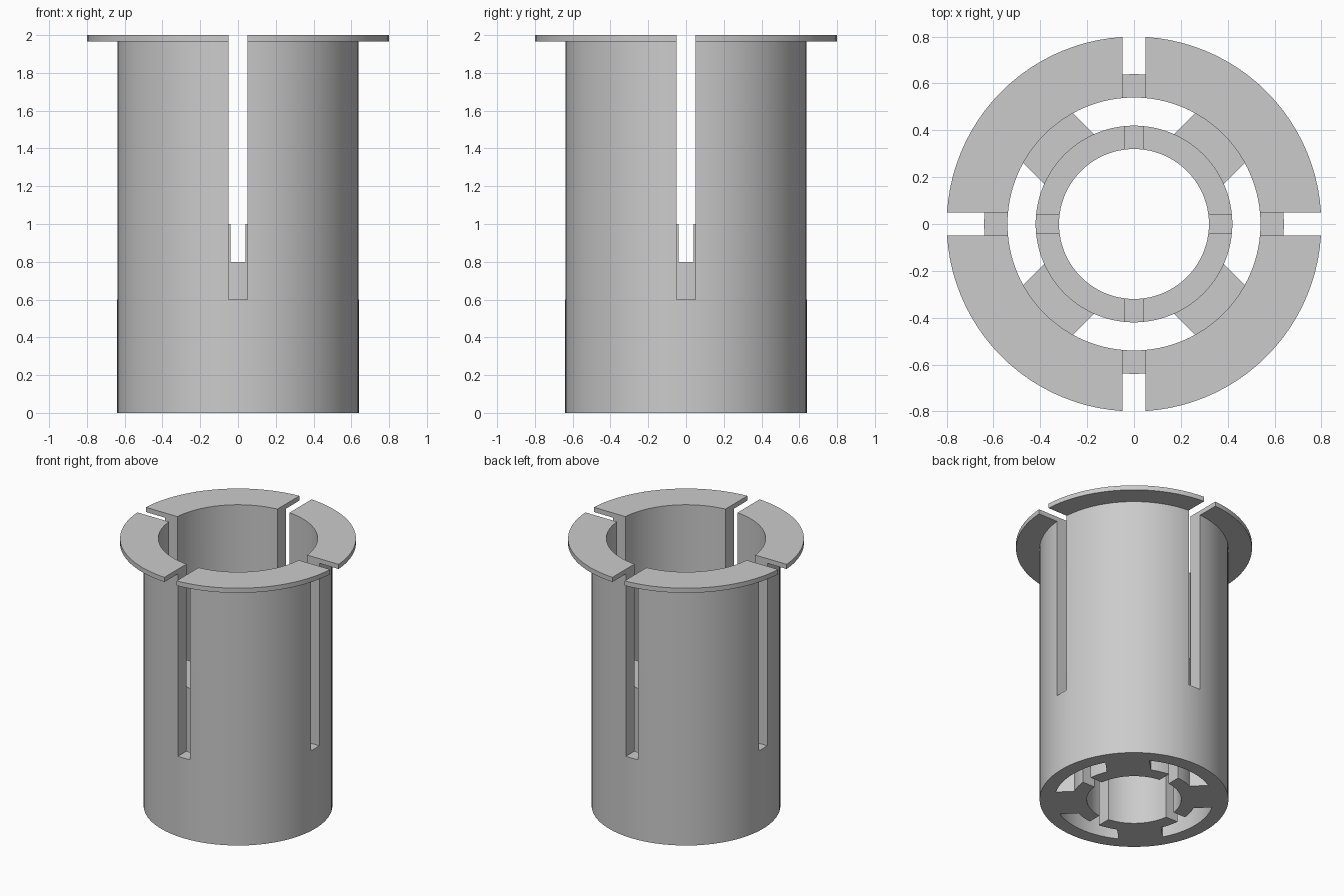
import bpy
import bmesh
import math
from mathutils import Matrix

SEGMENTS = 96

default = bpy.data.objects.get("Cube")
if default:
    bpy.data.objects.remove(default, do_unlink=True)

grey = bpy.data.materials.new("light_grey")
grey.use_nodes = True
grey.diffuse_color = (0.6, 0.6, 0.6, 1)
grey.node_tree.nodes["Principled BSDF"].inputs["Base Color"].default_value = (0.6, 0.6, 0.6, 1)


def add_object(name, bm):
    bmesh.ops.recalc_face_normals(bm, faces=bm.faces)
    mesh = bpy.data.meshes.new(name)
    bm.to_mesh(mesh)
    bm.free()
    mesh.materials.append(grey)
    obj = bpy.data.objects.new(name, mesh)
    bpy.context.collection.objects.link(obj)
    return obj


def lathe(name, profile):
    """Revolve a closed (radius, height) outline around z."""
    bm = bmesh.new()
    rings = []
    for i in range(SEGMENTS):
        a = math.tau * i / SEGMENTS
        rings.append([bm.verts.new((r * math.cos(a), r * math.sin(a), z)) for r, z in profile])
    n = len(profile)
    for i in range(SEGMENTS):
        here, there = rings[i], rings[(i + 1) % SEGMENTS]
        for j in range(n):
            k = (j + 1) % n
            bm.faces.new((here[j], there[j], there[k], here[k]))
    return add_object(name, bm)


def box(name, x0, x1, width, z0, z1, angle=0):
    """Box along x, centred on y, then turned around z."""
    bm = bmesh.new()
    bmesh.ops.create_cube(bm, size=1)
    m = (Matrix.Rotation(angle, 4, "Z")
         @ Matrix.Translation(((x0 + x1) / 2, 0, (z0 + z1) / 2))
         @ Matrix.Diagonal((x1 - x0, width, z1 - z0, 1)))
    bmesh.ops.transform(bm, matrix=m, verts=bm.verts)
    return add_object(name, bm)


def combine(target, other, operation):
    """Apply a boolean and remove the helper."""
    mod = target.modifiers.new("boolean", "BOOLEAN")
    mod.operation = operation
    mod.solver = "EXACT"
    mod.object = other
    bpy.context.view_layer.objects.active = target
    bpy.ops.object.modifier_apply(modifier=mod.name)
    bpy.data.objects.remove(other, do_unlink=True)


def cut_slots(target, width, z0, z1):
    for angle in (0, math.pi / 2):
        combine(target, box("slot_cutter", -1, 1, width, z0, z1, angle), "DIFFERENCE")


# Outer tube with a thin top flange, split into four fingers
bushing = lathe("flanged_bushing", [(0.54, 0), (0.64, 0), (0.64, 1.965),
                                    (0.8, 1.965), (0.8, 2), (0.54, 2)])
cut_slots(bushing, 0.1, 0.6, 2.2)

# Short inner sleeve, notched at the top and slotted at the bottom
sleeve = lathe("inner_sleeve", [(0.32, 0), (0.42, 0), (0.42, 1), (0.32, 1)])
cut_slots(sleeve, 0.08, 0.8, 1.2)
cut_slots(sleeve, 0.08, -0.2, 0.4)
combine(bushing, sleeve, "UNION")

# Four diagonal ribs joining the sleeve to the tube
for i in range(4):
    rib = box("rib", 0.37, 0.59, 0.3, 0, 0.6, math.pi / 4 + i * math.pi / 2)
    combine(bushing, rib, "UNION")

bpy.ops.object.select_all(action="DESELECT")
bushing.select_set(True)
bpy.context.view_layer.objects.active = bushing
bpy.ops.object.shade_smooth_by_angle(angle=math.radians(30))
